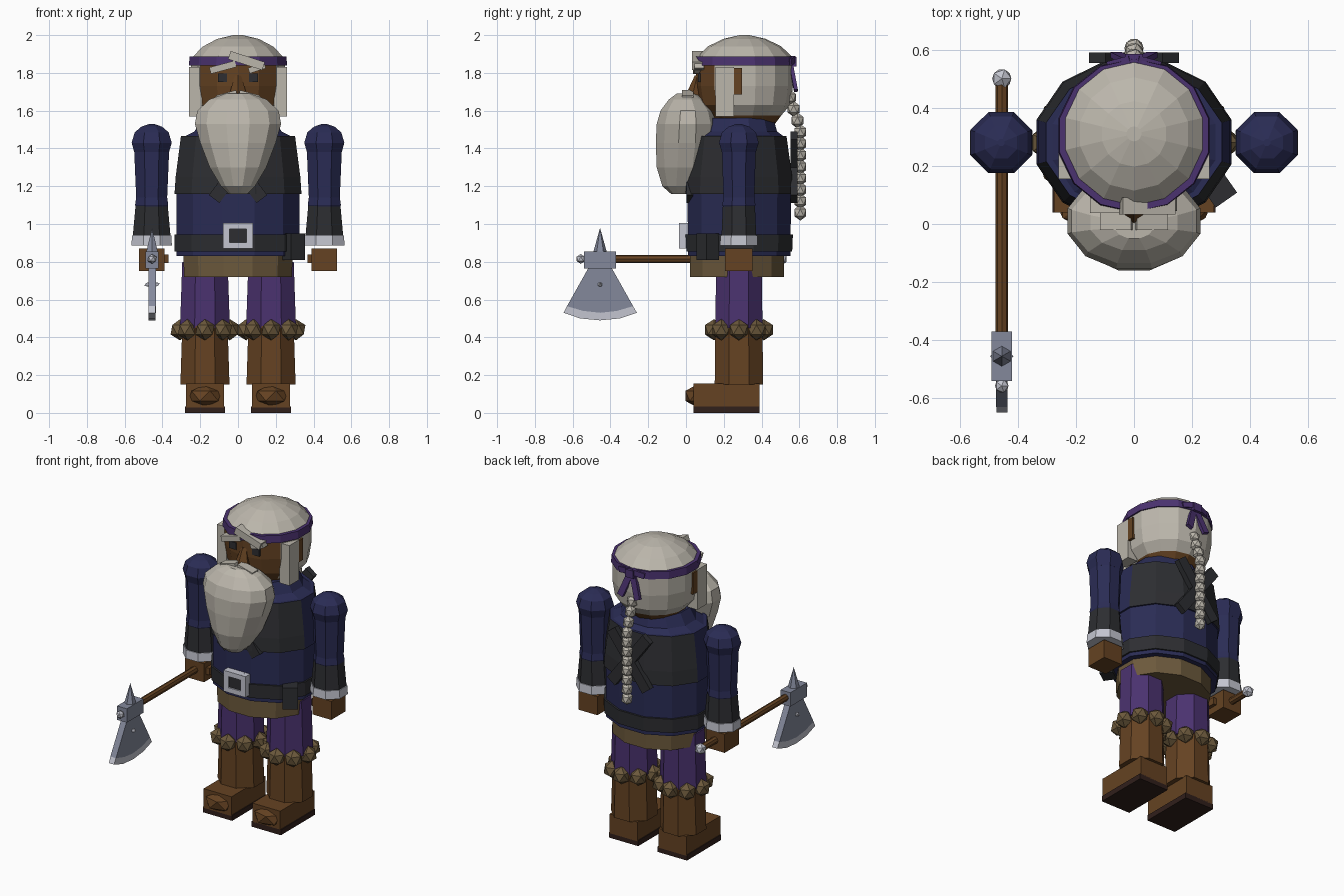
import bpy, bmesh
from math import sin, cos, pi, radians
from mathutils import Vector, Matrix, Euler

if "Cube" in bpy.data.objects:
    bpy.data.objects.remove(bpy.data.objects["Cube"])


def material(name, *rgb):
    m = bpy.data.materials.new(name)
    m.use_nodes = True
    m.diffuse_color = (*rgb, 1)
    m.node_tree.nodes["Principled BSDF"].inputs["Base Color"].default_value = (*rgb, 1)
    return m


HAIR = material("grey_hair", 0.50, 0.47, 0.41)
LEATHER = material("dark_leather", 0.026, 0.027, 0.031)
BLUE = material("navy_cloth", 0.023, 0.025, 0.09)
PURPLE = material("purple_cloth", 0.07, 0.032, 0.16)
BROWN = material("brown", 0.13, 0.055, 0.016)
KHAKI = material("khaki_fur", 0.15, 0.10, 0.045)
STEEL = material("steel", 0.23, 0.25, 0.33)
SILVER = material("silver", 0.55, 0.56, 0.63)
SOLE = material("dark_sole", 0.03, 0.014, 0.011)


def finish(bm, name, mats, rule=None):
    bmesh.ops.recalc_face_normals(bm, faces=bm.faces)
    if rule:
        for f in bm.faces:
            f.material_index = rule(f.calc_center_median())
    me = bpy.data.meshes.new(name)
    bm.to_mesh(me)
    bm.free()
    for m in mats if isinstance(mats, list) else [mats]:
        me.materials.append(m)
    ob = bpy.data.objects.new(name, me)
    bpy.context.collection.objects.link(ob)
    return ob


def loft(name, x, y, rings, sides, mats, rule=None):
    """Stack of polygon rings (z, half width, half depth, optional y shift)."""
    bm = bmesh.new()
    fit = cos(pi / sides)
    loops = []
    for z, rx, ry, *shift in rings:
        cy = y + (shift[0] if shift else 0)
        angles = [2 * pi * (i + 0.5) / sides for i in range(sides)]
        loops.append([bm.verts.new((x + rx * cos(a) / fit, cy + ry * sin(a) / fit, z)) for a in angles])
    for lo, hi in zip(loops, loops[1:]):
        for i in range(sides):
            j = (i + 1) % sides
            bm.faces.new((lo[i], lo[j], hi[j], hi[i]))
    bm.faces.new(loops[0])
    bm.faces.new(loops[-1])
    return finish(bm, name, mats, rule)


def box(name, center, size, mat, rot=(0, 0, 0)):
    bm = bmesh.new()
    turn = Euler([radians(r) for r in rot]).to_matrix().to_4x4()
    bmesh.ops.create_cube(bm, size=1, matrix=Matrix.Translation(center) @ turn @ Matrix.Diagonal((*size, 1)))
    return finish(bm, name, mat)


def balls(name, spots, size, mat):
    """Faceted balls at all the given spots, as one object."""
    bm = bmesh.new()
    for p in spots:
        bmesh.ops.create_icosphere(bm, subdivisions=1, radius=1,
                                   matrix=Matrix.Translation(p) @ Matrix.Diagonal((*size, 1)))
    return finish(bm, name, mat)


def rod(name, start, end, r1, r2, sides, mat):
    a, b = Vector(start), Vector(end)
    bm = bmesh.new()
    turn = (b - a).to_track_quat('Z', 'Y').to_matrix().to_4x4()
    bmesh.ops.create_cone(bm, cap_ends=True, segments=sides, radius1=r1, radius2=r2,
                          depth=(b - a).length, matrix=Matrix.Translation((a + b) / 2) @ turn)
    return finish(bm, name, mat)


def plate(name, x, half, outline, mat):
    """Outline in the y-z plane, extruded along x."""
    bm = bmesh.new()
    face = bm.faces.new([bm.verts.new((x - half, y, z)) for y, z in outline])
    new = bmesh.ops.extrude_face_region(bm, geom=[face])["geom"]
    bmesh.ops.translate(bm, vec=(2 * half, 0, 0), verts=[v for v in new if isinstance(v, bmesh.types.BMVert)])
    return finish(bm, name, mat)


# Torso, leather vest with open sides, belt and skirt
MID = 0.282
loft("tunic", 0, MID, [(0.83, 0.325, 0.27), (1.16, 0.325, 0.275), (1.46, 0.29, 0.24),
                       (1.49, 0.23, 0.2), (1.56, 0.19, 0.18)], 12, BLUE)
loft("vest", 0, MID, [(1.16, 0.336, 0.284), (1.25, 0.33, 0.28), (1.465, 0.302, 0.25)], 12,
     [LEATHER, BLUE], lambda c: int(abs(c.y - MID) < 0.05 or c.z > 1.46))
loft("belt", 0, MID, [(0.855, 0.335, 0.28), (0.945, 0.335, 0.284)], 12, LEATHER)
loft("skirt", 0, 0.27, [(0.72, 0.285, 0.25), (0.84, 0.29, 0.25)], 12, KHAKI)
for name, y in (("front_strap", 0.02), ("back_strap", 0.572)):
    for side in (-1, 1):
        box(name, (0, y, 1.3), (0.07, 0.035, 0.42), LEATHER, (0, side * 37, 0))
box("pouch", (0.295, 0.115, 0.88), (0.09, 0.08, 0.14), LEATHER, (0, 0, 35))

# Buckle frame with dark centre
box("buckle_centre", (0, -0.012, 0.937), (0.09, 0.03, 0.08), LEATHER)
for s in (-1, 1):
    box("buckle_side", (s * 0.062, -0.012, 0.937), (0.036, 0.05, 0.135), SILVER)
    box("buckle_bar", (0, -0.012, 0.937 + s * 0.052), (0.1, 0.05, 0.032), SILVER)

for s in (-1, 1):
    # Arms
    ax, ay = s * 0.457, 0.28
    loft("shoulder_cap", ax, ay, [(1.38, 0.092, 0.09), (1.43, 0.106, 0.105), (1.485, 0.09, 0.09),
                                  (1.515, 0.055, 0.055), (1.53, 0.012, 0.012)], 8, BLUE)
    loft("sleeve", ax, ay, [(1.07, 0.075, 0.075), (1.10, 0.088, 0.088), (1.14, 0.082, 0.082),
                            (1.40, 0.093, 0.09)], 8, BLUE)
    loft("cuff", ax, ay, [(0.935, 0.1, 0.092), (1.10, 0.085, 0.085)], 8, LEATHER)
    loft("cuff_trim", ax, ay, [(0.885, 0.107, 0.1), (0.94, 0.104, 0.097)], 8, SILVER)
    box("hand", (ax, ay, 0.81), (0.135, 0.145, 0.12), BROWN)
    box("thumb", (ax - s * 0.075, ay - 0.02, 0.815), (0.03, 0.06, 0.045), BROWN)

    # Legs, fur trim and boots
    lx, ly = s * 0.175, 0.28
    loft("trouser_leg", lx, ly, [(0.45, 0.132, 0.125), (0.8, 0.12, 0.12)], 8, PURPLE)
    loft("boot_shaft", lx, ly, [(0.15, 0.13, 0.128), (0.46, 0.12, 0.125)], 8, BROWN)
    ring = [2 * pi * i / 8 for i in range(8)]
    balls("fur_trim", [(lx + 0.132 * cos(a), ly + 0.132 * sin(a), 0.44) for a in ring],
          (0.056, 0.056, 0.056), KHAKI)
    box("boot_foot", (lx, 0.215, 0.092), (0.2, 0.35, 0.125), BROWN)
    balls("boot_toe", [(lx, 0.06, 0.09)], (0.098, 0.075, 0.06), BROWN)
    box("boot_sole", (lx, 0.215, 0.0175), (0.21, 0.35, 0.035), SOLE)

# Head: hair all round, skin on the face and neck
loft("head", 0, 0.31, [(1.52, 0.15, 0.15), (1.575, 0.19, 0.19), (1.63, 0.235, 0.235), (1.73, 0.25, 0.25),
                       (1.84, 0.25, 0.25), (1.89, 0.235, 0.24), (1.94, 0.185, 0.19),
                       (1.98, 0.11, 0.11), (2.0, 0.025, 0.025)], 14, [HAIR, BROWN],
     lambda c: int(c.z < 1.57 or (c.y < 0.2 and c.z < 1.84)))
loft("headband", 0, 0.305, [(1.84, 0.26, 0.26), (1.888, 0.256, 0.257)], 14, PURPLE)
box("headband_knot", (0, 0.565, 1.86), (0.06, 0.04, 0.05), PURPLE)
for s in (-1, 1):
    box("headband_tail", (s * 0.035, 0.568, 1.78), (0.04, 0.02, 0.16), PURPLE, (10, s * -20, 0))
    box("headband_bow", (s * 0.05, 0.555, 1.865), (0.08, 0.03, 0.035), PURPLE, (0, s * 12, s * -15))
    box("sideburn", (s * 0.225, 0.205, 1.70), (0.07, 0.1, 0.26), HAIR)
    box("ear", (s * 0.245, 0.275, 1.755), (0.03, 0.045, 0.14), BROWN)
    box("eye", (s * 0.082, 0.078, 1.775), (0.05, 0.03, 0.045), LEATHER)
    box("moustache", (s * 0.06, 0.01, 1.68), (0.11, 0.06, 0.03), HAIR, (0, s * 15, 0))
box("right_eyebrow", (-0.08, 0.065, 1.83), (0.14, 0.055, 0.035), HAIR, (0, -15, 0))
box("left_eyebrow", (0.045, 0.062, 1.865), (0.19, 0.06, 0.045), HAIR, (0, 18, 0))
box("left_lower_eyebrow", (0.10, 0.07, 1.825), (0.09, 0.05, 0.03), HAIR, (0, -18, 0))
rod("nose", (0, 0.05, 1.685), (0, 0.065, 1.785), 0.048, 0.018, 5, BROWN)

# Beard
loft("beard", 0, 0, [(1.16, 0.05, 0.05, -0.03), (1.2, 0.09, 0.1, -0.025), (1.3, 0.15, 0.15, -0.005),
                     (1.43, 0.2, 0.165, 0.005), (1.53, 0.228, 0.165, 0.01), (1.6, 0.215, 0.145, 0.01),
                     (1.66, 0.15, 0.095, 0.005), (1.69, 0.07, 0.05, 0)], 12, HAIR)

# Braid down the back
count = 11
path = [(0, 0.55 + 0.055 * min(1, 4 * i / count), 1.67 - 0.061 * i) for i in range(count)]
balls("braid", path, (0.037, 0.037, 0.042), HAIR)

# Axe
AX, AZ = -0.455, 0.815
rod("axe_handle", (AX, -0.38, AZ), (AX, 0.48, AZ), 0.022, 0.022, 8, BROWN)
balls("axe_pommel", [(AX, 0.5, AZ)], (0.037, 0.037, 0.037), SILVER)
box("axe_head", (AX, -0.455, 0.81), (0.07, 0.17, 0.09), STEEL)
rod("axe_spike", (AX, -0.455, 0.85), (AX, -0.455, 0.98), 0.036, 0, 6, STEEL)
balls("axe_tip", [(AX, -0.557, AZ)], (0.026, 0.026, 0.026), SILVER)
edge = [(-0.63, 0.565), (-0.545, 0.54), (-0.455, 0.53), (-0.365, 0.54), (-0.28, 0.565)]
plate("axe_blade", AX, 0.02, [(-0.395, 0.77), (-0.515, 0.77)] + edge, STEEL)
plate("axe_edge", AX, 0.019, edge + [(-0.26, 0.53), (-0.35, 0.5), (-0.455, 0.49),
                                     (-0.56, 0.5), (-0.648, 0.53)], SILVER)
balls("axe_stud", [(AX, -0.455, 0.68)], (0.045, 0.016, 0.016), SILVER)
